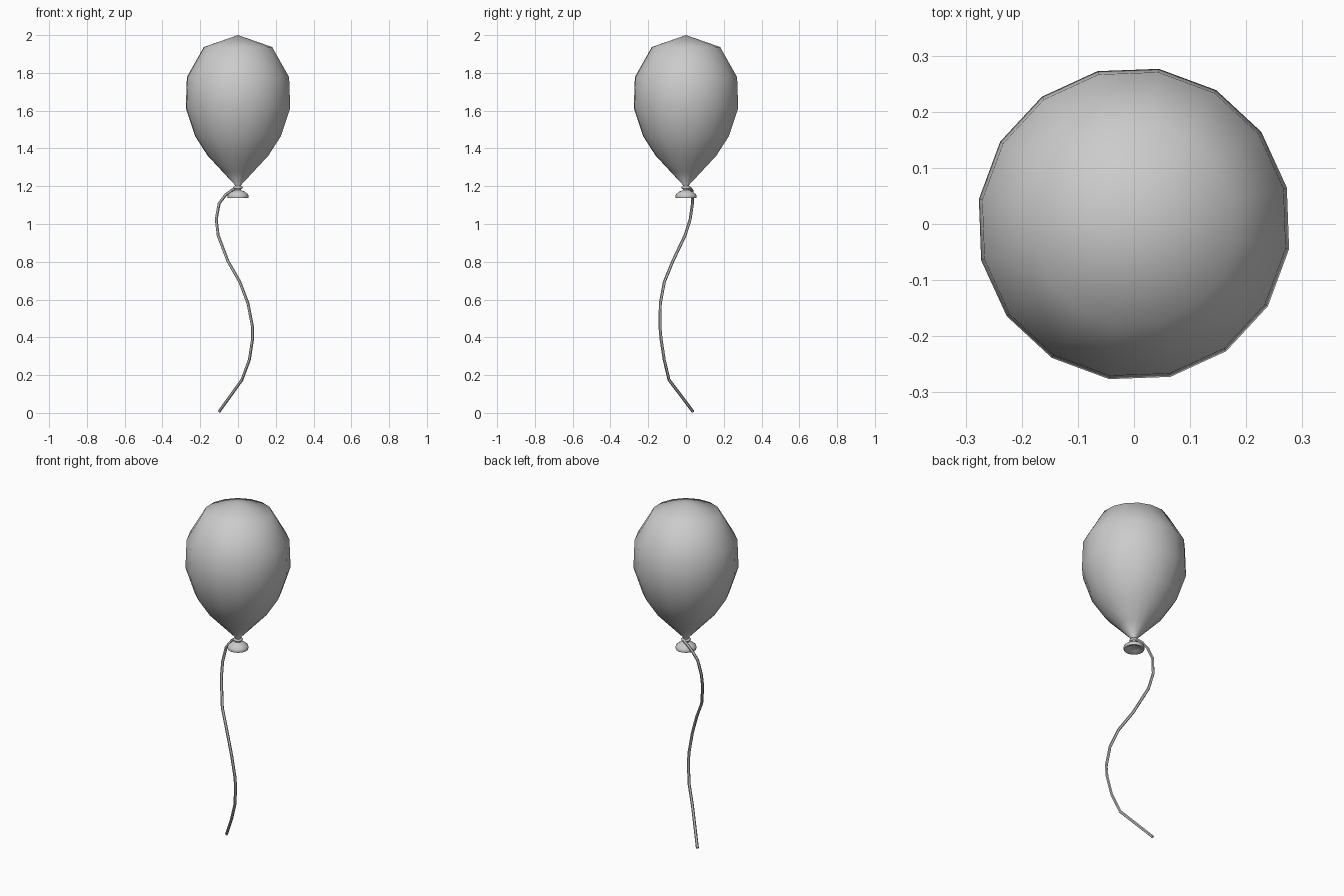
import bpy, bmesh, math
from mathutils import Vector

if "Cube" in bpy.data.objects:
    bpy.data.objects.remove(bpy.data.objects["Cube"])

SIDES = 16
TURN = math.radians(13.4)


def lathe(name, profile):
    """Spin (radius, z) points around z; radius 0 becomes a pole."""
    bm = bmesh.new()
    rings = []
    for r, z in profile:
        if r == 0:
            rings.append([bm.verts.new((0, 0, z))] * SIDES)
        else:
            rings.append([bm.verts.new((r * math.cos(TURN + i * math.tau / SIDES),
                                        r * math.sin(TURN + i * math.tau / SIDES), z))
                          for i in range(SIDES)])
    for a, b in zip(rings, rings[1:]):
        for i in range(SIDES):
            j = (i + 1) % SIDES
            quad = list(dict.fromkeys((a[i], b[i], b[j], a[j])))
            bm.faces.new(quad)
    bmesh.ops.recalc_face_normals(bm, faces=bm.faces)
    return finish(name, bm)


def tube(name, path, radius, sides=6):
    """Sweep a small round section along a path and cap both ends."""
    pts = [Vector(p) for p in path]
    bm = bmesh.new()
    rings = []
    for k, p in enumerate(pts):
        d = (pts[min(k + 1, len(pts) - 1)] - pts[max(k - 1, 0)]).normalized()
        u = d.cross(Vector((0.3, 1, 0))).normalized()
        v = d.cross(u)
        rings.append([bm.verts.new(p + radius * (u * math.cos(i * math.tau / sides)
                                                 + v * math.sin(i * math.tau / sides)))
                      for i in range(sides)])
    for a, b in zip(rings, rings[1:]):
        for i in range(sides):
            j = (i + 1) % sides
            bm.faces.new((a[i], a[j], b[j], b[i]))
    bm.faces.new(rings[0])
    bm.faces.new(rings[-1])
    bmesh.ops.recalc_face_normals(bm, faces=bm.faces)
    return finish(name, bm)


def finish(name, bm):
    mesh = bpy.data.meshes.new(name)
    bm.to_mesh(mesh)
    bm.free()
    obj = bpy.data.objects.new(name, mesh)
    bpy.context.collection.objects.link(obj)
    bpy.ops.object.select_all(action='DESELECT')
    obj.select_set(True)
    bpy.context.view_layer.objects.active = obj
    bpy.ops.object.shade_smooth_by_angle(angle=math.radians(50))
    return obj


# Balloon body with its flared, slightly hollow mouth
lathe("balloon", [
    (0, 2.0), (0.183, 1.937), (0.274, 1.778), (0.28, 1.615), (0.23, 1.465),
    (0.163, 1.362), (0.082, 1.276), (0.017, 1.207), (0.017, 1.18),
    (0.036, 1.171), (0.053, 1.158), (0.057, 1.147), (0.055, 1.138),
    (0.047, 1.138), (0.03, 1.148), (0, 1.153)])

# Knot where the string is tied round the neck
bpy.ops.mesh.primitive_torus_add(major_segments=16, minor_segments=6,
                                 major_radius=0.018, minor_radius=0.008,
                                 location=(0, 0, 1.193))
knot = bpy.context.object
knot.name = "knot"
bpy.ops.object.shade_smooth_by_angle(angle=math.radians(70))

# Hanging string
tube("string", [
    (0.0, 0.02, 1.192), (-0.03, 0.03, 1.18), (-0.065, 0.036, 1.155),
    (-0.1, 0.034, 1.108), (-0.115, 0.022, 1.025), (-0.105, -0.005, 0.94),
    (-0.053, -0.07, 0.803), (0.01, -0.115, 0.693), (0.053, -0.136, 0.58),
    (0.077, -0.138, 0.455), (0.077, -0.132, 0.39), (0.06, -0.115, 0.28),
    (0.021, -0.09, 0.175), (-0.1, 0.037, 0.007)], 0.008)
